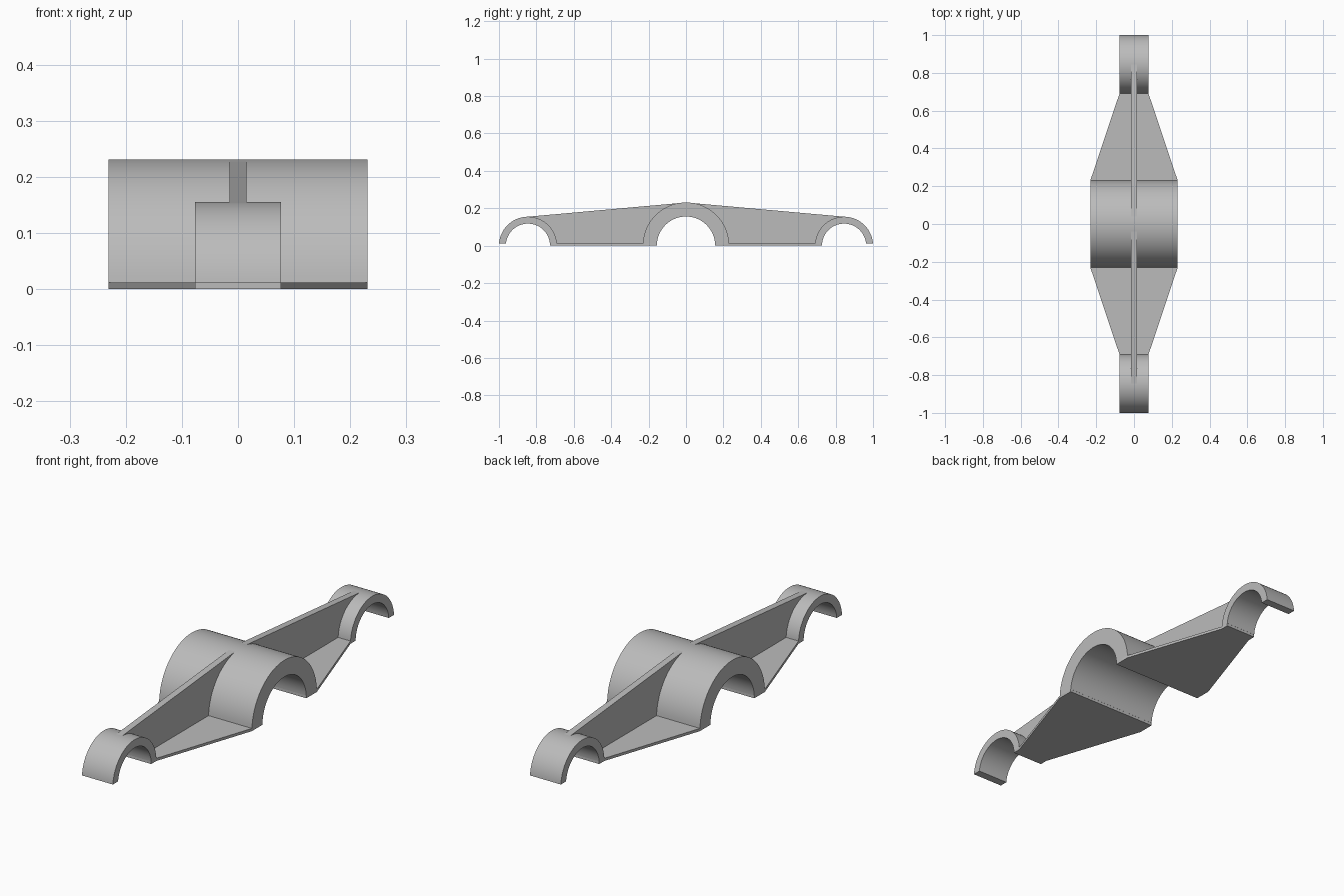
import bpy, bmesh
from math import sin, cos, pi, asin, radians
from mathutils import Vector

cube = bpy.data.objects.get("Cube")
if cube:
    bpy.data.objects.remove(cube)

PLATE = 0.012                       # base plate thickness
HUB_R, HUB_BORE, HUB_W = 0.231, 0.156, 0.231
END_R, END_BORE, END_W = 0.155, 0.118, 0.077
END_Y = 1 - END_R
RIB_W = 0.015

grey = bpy.data.materials.new("plain grey")
grey.use_nodes = True
grey.diffuse_color = (0.5, 0.5, 0.5, 1)
grey.node_tree.nodes["Principled BSDF"].inputs["Base Color"].default_value = (0.5, 0.5, 0.5, 1)


def extrude(name, points, direction):
    """Solid made by sweeping a closed outline along a direction."""
    bm = bmesh.new()
    face = bm.faces.new([bm.verts.new(p) for p in points])
    swept = bmesh.ops.extrude_face_region(bm, geom=[face])["geom"]
    bmesh.ops.translate(bm, vec=Vector(direction),
                        verts=[v for v in swept if isinstance(v, bmesh.types.BMVert)])
    bmesh.ops.recalc_face_normals(bm, faces=bm.faces)
    mesh = bpy.data.meshes.new(name)
    bm.to_mesh(mesh)
    bm.free()
    mesh.materials.append(grey)
    obj = bpy.data.objects.new(name, mesh)
    bpy.context.collection.objects.link(obj)
    bpy.ops.object.select_all(action="DESELECT")
    obj.select_set(True)
    bpy.context.view_layer.objects.active = obj
    bpy.ops.object.shade_smooth_by_angle(angle=radians(30))
    return obj


def arc(cy, r, start, end, steps=48):
    angles = [start + (end - start) * i / steps for i in range(steps + 1)]
    return [(cy + r * cos(a), r * sin(a)) for a in angles]


def side_solid(name, outline, half_width):
    """Extrude a (y, z) outline symmetrically across x."""
    extrude(name, [(-half_width, y, z) for y, z in outline], (2 * half_width, 0, 0))


def half_ring(name, cy, outer, bore, half_width):
    a, b = asin(PLATE / outer), asin(PLATE / bore)
    side_solid(name, arc(cy, outer, a, pi - a) + arc(cy, bore, pi - b, b), half_width)


# Central half bearing
half_ring("hub_half_ring", 0, HUB_R, HUB_BORE, HUB_W)

for label, s in (("front", -1), ("back", 1)):
    # Small half bearing at the end of the arm
    half_ring(label + "_end_half_ring", s * END_Y, END_R, END_BORE, END_W)

    # Tapered base plate between the bearings
    edge = [(HUB_W, HUB_BORE), (HUB_W, HUB_R), (END_W, END_Y - END_R), (END_W, END_Y - END_BORE)]
    outline = edge + [(-x, y) for x, y in reversed(edge)]
    extrude(label + "_base_plate", [(x, s * y, 0) for x, y in outline], (0, 0, PLATE))

    # Upright rib, its ends buried inside the ring walls
    hub_mid, end_mid = (HUB_R + HUB_BORE) / 2, (END_R + END_BORE) / 2
    rib = [(END_Y, END_R), (0, HUB_R)]
    rib += arc(0, hub_mid, pi / 2, asin(0.006 / hub_mid), 24)
    rib += arc(END_Y, end_mid, pi - asin(0.006 / end_mid), pi / 2, 24)
    side_solid(label + "_rib", [(s * y, z) for y, z in rib], RIB_W)
